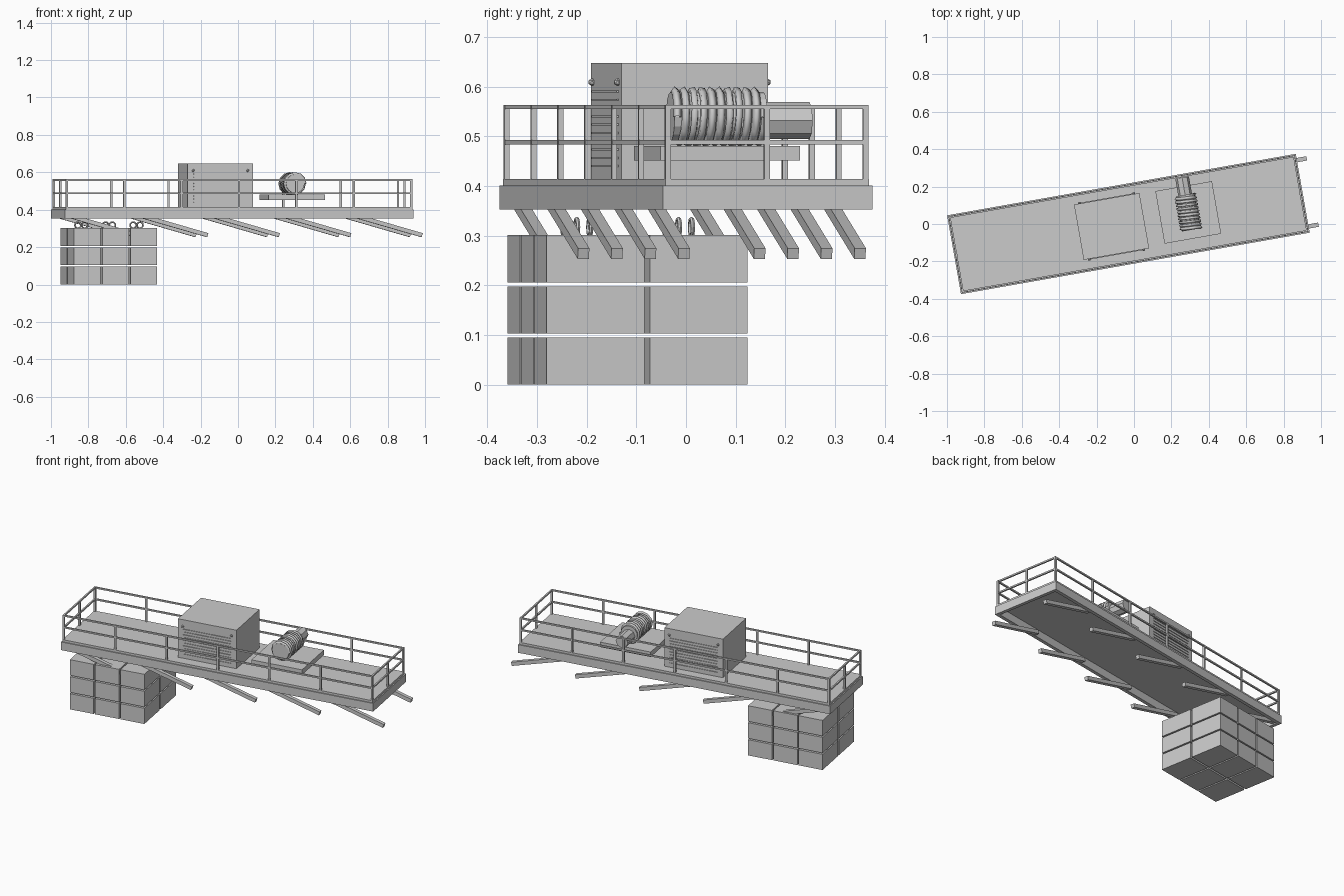
import bpy
from math import radians, pi, sin, cos
from mathutils import Vector, Matrix

if "Cube" in bpy.data.objects:
    bpy.data.objects.remove(bpy.data.objects["Cube"])

A = radians(10)                      # everything is turned 10 degrees about z
ROT = Matrix.Rotation(A, 3, 'Z')
DECK = Vector((-0.03, 0, 0))
CAB = Vector((-0.12, -0.013, 0))
WINCH = Vector((0.29, 0.062, 0))
LOAD = Vector((-0.69, -0.1175, 0))


def at(origin, u, v, z):
    return origin + ROT @ Vector((u, v, z))


def finish(name, size=None):
    ob = bpy.context.object
    ob.name = name
    if size:
        ob.scale = size
        bpy.ops.object.transform_apply(location=False, rotation=False, scale=True)
    return ob


def box(name, origin, u, v, z, size, pitch=0):
    bpy.ops.mesh.primitive_cube_add(size=1, location=at(origin, u, v, z), rotation=(0, pitch, A))
    return finish(name, size)


def cyl(name, origin, u, v, z, r, depth, sides):
    bpy.ops.mesh.primitive_cylinder_add(radius=r, depth=depth, vertices=sides,
                                        location=at(origin, u, v, z), rotation=(pi / 2, 0, A))
    return finish(name)


# Platform: perimeter frame with a deck plate on top
L, W = 1.893, 0.428
for s in (-1, 1):
    box("frame_long_beam", DECK, 0, s * (W / 2 - 0.01), 0.377, (L, 0.02, 0.049))
    box("frame_end_beam", DECK, s * (L / 2 - 0.01), 0, 0.377, (0.02, W - 0.04, 0.049))
box("deck_plate", DECK, 0, 0, 0.407, (L - 0.012, W - 0.012, 0.015))

# Railing: posts with top and middle rails
RU, RV = L / 2 - 0.012, W / 2 - 0.012
for s in (-1, 1):
    for i in range(7):
        box("railing_post", DECK, -RU + i * RU / 3, s * RV, 0.488, (0.011, 0.011, 0.15))
    box("railing_end_post", DECK, s * RU, 0, 0.488, (0.011, 0.011, 0.15))
    for z in (0.488, 0.559):
        box("railing_long_rail", DECK, 0, s * RV, z, (2 * RU + 0.011, 0.009, 0.009))
        box("railing_end_rail", DECK, s * RU, 0, z, (0.009, 2 * RV, 0.009))

# Slanted support beams in two rows below the deck
DU, DZ = 0.365, 0.104
from math import atan2, hypot
for v in (-0.18, 0.18):
    for i in range(5):
        end = 0.997 - 0.388 * i
        box("slanted_beam", DECK, end - DU / 2, v, 0.264 + DZ / 2,
            (hypot(DU, DZ), 0.023, 0.022), atan2(DZ, DU))

# Machine cabinet with louvres and corner knobs on both long sides
box("cabinet", CAB, 0, 0, 0.531, (0.355, 0.30, 0.234))
for s in (-1, 1):
    for i in range(10):
        box("cabinet_louvre", CAB, 0, s * 0.151, 0.44 + 0.0167 * i, (0.29, 0.006, 0.004))
    for u in (-0.148, 0.148):
        bpy.ops.mesh.primitive_ico_sphere_add(subdivisions=1, radius=0.008,
                                              location=at(CAB, u, s * 0.153, 0.609))
        finish("cabinet_knob")

# Winch: base plate, drum, wound cable and motor
box("winch_base", WINCH, 0, 0, 0.466, (0.307, 0.285, 0.03))
cyl("winch_drum", WINCH, 0, 0, 0.539, 0.05, 0.19, 16)
cyl("winch_motor", WINCH, 0, 0.142, 0.532, 0.037, 0.095, 8)
TURNS, STEPS = 10, 12
curve = bpy.data.curves.new("winch_cable", 'CURVE')
curve.dimensions = '3D'
curve.bevel_depth = 0.0085
curve.bevel_resolution = 0
spline = curve.splines.new('POLY')
spline.points.add(TURNS * STEPS)
for i, p in enumerate(spline.points):
    a = 2 * pi * i / STEPS
    pos = at(WINCH, 0.053 * cos(a), -0.09 + 0.18 * i / (TURNS * STEPS), 0.539 + 0.053 * sin(a))
    p.co = (*pos, 1)
cable = bpy.data.objects.new("winch_cable", curve)
bpy.context.collection.objects.link(cable)
bpy.ops.object.select_all(action='DESELECT')
cable.select_set(True)
bpy.context.view_layer.objects.active = cable
bpy.ops.object.convert(target='MESH')

# Hanging load: stack of blocks with a lifting ring on each top block
for i in (-1, 0, 1):
    for s in (-1, 1):
        for k in range(3):
            box("load_block", LOAD, i * 0.1535, s * 0.1055, 0.0475 + 0.103 * k, (0.145, 0.2, 0.095))
        bpy.ops.mesh.primitive_torus_add(major_radius=0.0165, minor_radius=0.0045,
                                         major_segments=12, minor_segments=6,
                                         location=at(LOAD, i * 0.15, s * 0.104, 0.317),
                                         rotation=(pi / 2, 0, A))
        finish("lifting_ring")
